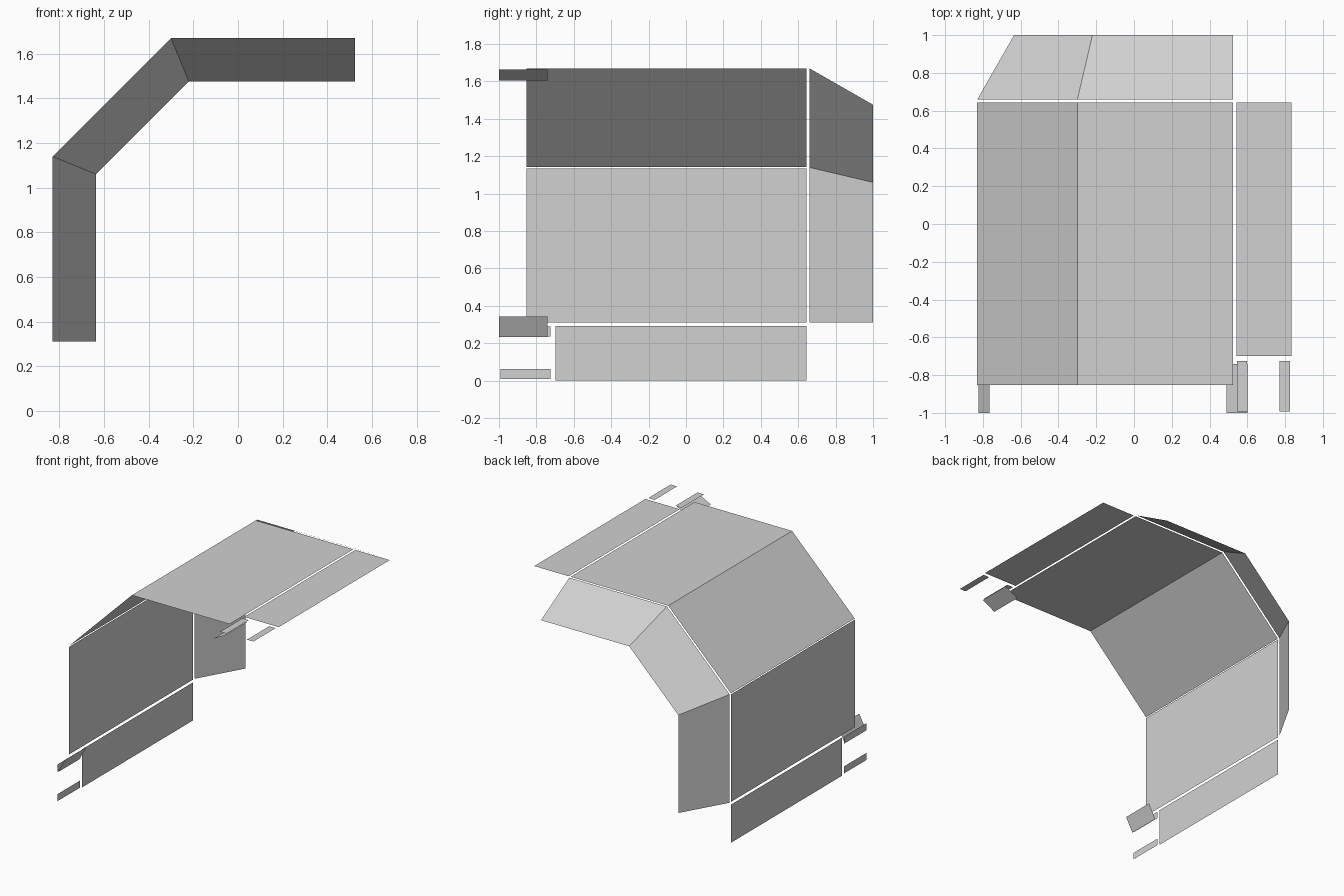
import bpy

cube = bpy.data.objects.get("Cube")
if cube:
    bpy.data.objects.remove(cube, do_unlink=True)

grey = bpy.data.materials.new("light_grey")
grey.use_nodes = True
COLOUR = (0.64, 0.64, 0.64, 1)
grey.diffuse_color = COLOUR
grey.node_tree.nodes["Principled BSDF"].inputs["Base Color"].default_value = COLOUR

WALL_X, ROOF_Z, WIDTH = -0.83, 1.67, 0.833


def sheet(name, start, end, y0, y1):
    """Loft flat panels between two matching (x, z) section lines."""
    n = len(start)
    verts = [(x, y0, z) for x, z in start] + [(x, y1, z) for x, z in end]
    faces = [(i, n + i, n + i + 1, i + 1) for i in range(n - 1)]
    mesh = bpy.data.meshes.new(name)
    mesh.from_pydata(verts, [], faces)
    mesh.materials.append(grey)
    obj = bpy.data.objects.new(name, mesh)
    bpy.context.collection.objects.link(obj)


def side_point(s, inset):
    return (WALL_X + inset, s)


def roof_point(s, inset):
    return (WIDTH - s, ROOF_Z - inset)


# Main shell: upright wall, then slope and roof folded from one sheet
FRONT, BACK = -0.853, 0.643
wall = [(WALL_X, 0.312), (WALL_X, 1.134)]
canopy = [(WALL_X, 1.142), (-0.30, ROOF_Z), (0.525, ROOF_Z)]
sheet("side_wall", wall, wall, FRONT, BACK)
sheet("slope_and_roof", canopy, canopy, FRONT, BACK)

# Rear flange tapering inwards around the shell
outer = [(WALL_X, 0.312), (WALL_X, 1.14), (-0.30, ROOF_Z), (0.525, ROOF_Z)]
inner = [(-0.635, 0.312), (-0.635, 1.06), (-0.22, 1.475), (0.525, 1.475)]
sheet("rear_flange", outer, inner, 0.659, 1.0)

# The lower side edge and the roof edge carry the same set of flaps and tabs
for label, point in (("side", side_point), ("roof", roof_point)):
    def panel(name, s0, s1, y0, y1, d0=0.0, d1=0.0):
        line = [point(s0, d0), point(s1, d1)]
        sheet(f"{label}_{name}", line, line, y0, y1)

    panel("edge_flap", 0.0, 0.291, -0.698, BACK)
    panel("outer_strip", 0.008, 0.062, -0.993, -0.724)
    panel("inner_strip", 0.235, 0.289, -0.993, -0.724)
    panel("tilted_tab", 0.233, 0.342, -1.0, -0.74, 0.007, 0.066)
